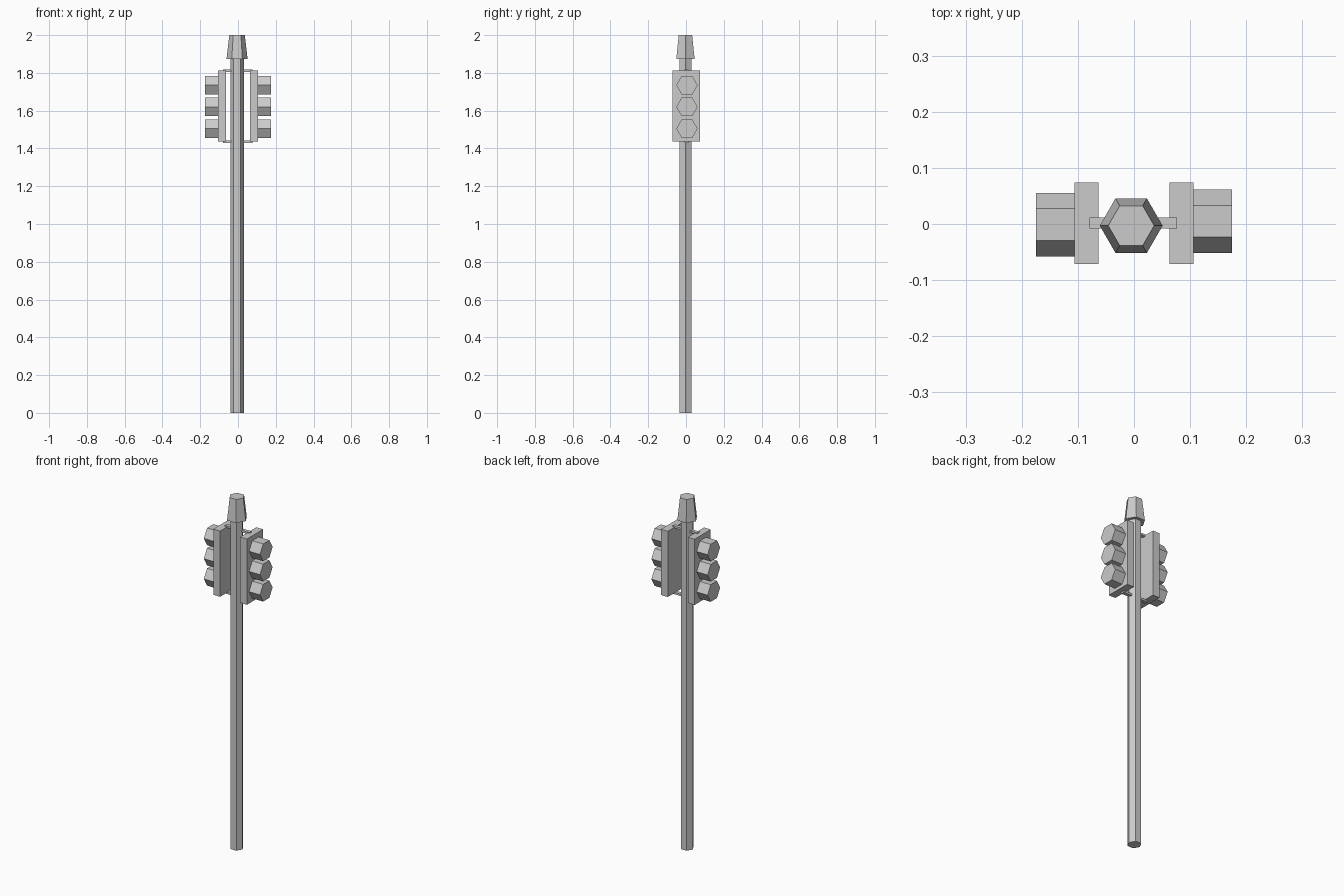
import bpy
from math import radians

if "Cube" in bpy.data.objects:
    bpy.data.objects.remove(bpy.data.objects["Cube"])

CX, CY = -0.005, -0.003  # pole axis


def box(name, lo, hi):
    bpy.ops.mesh.primitive_cube_add(size=1, location=[(a + b) / 2 for a, b in zip(lo, hi)])
    o = bpy.context.object
    o.name = name
    o.scale = [b - a for a, b in zip(lo, hi)]
    bpy.ops.object.transform_apply(location=False, rotation=False, scale=True)


def hexagon(name, r1, r2, depth, loc, rot):
    bpy.ops.mesh.primitive_cone_add(vertices=6, radius1=r1, radius2=r2, depth=depth,
                                    location=loc, rotation=rot)
    bpy.context.object.name = name


# Hexagonal pole and tapered cap, corners on the x axis
turn = (0, 0, radians(30))
hexagon("pole", 0.036, 0.036, 1.88, (CX, CY, 0.94), turn)
hexagon("cap", 0.056, 0.041, 0.127, (CX, CY, 1.9365), turn)

# Thin brackets above and below the signal boards
for name, z in (("upper_bracket", 1.806), ("lower_bracket", 1.430)):
    box(name, (-0.079, -0.008, z), (0.077, 0.012, z + 0.011))

# A signal board with three hexagonal lamps on each side
for side, s, y in (("left", -1, -0.001), ("right", 1, 0.005)):
    x0, x1 = sorted((s * 0.063, s * 0.106))
    box(side + "_board", (x0, -0.071, 1.438), (x1, 0.074, 1.812))
    for i, z in enumerate((1.505, 1.620, 1.735)):
        hexagon(f"{side}_lamp_{i + 1}", 0.0565, 0.0565, 0.075,
                (s * 0.137, y, z), (0, radians(90), 0))
